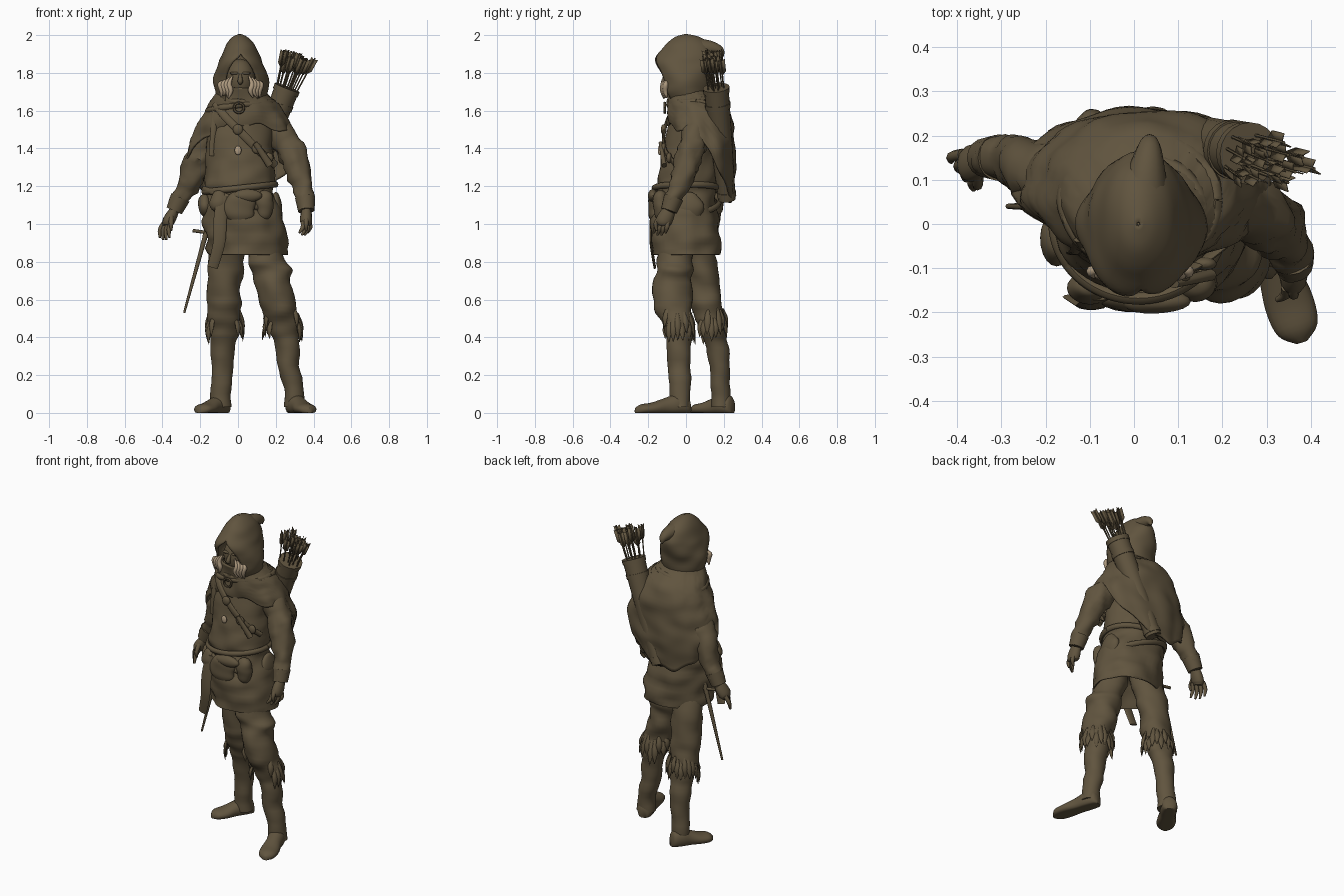
import bpy, math, random
from math import sin, cos, pi
from mathutils import Vector as V, noise

random.seed(4)
if "Cube" in bpy.data.objects:
    bpy.data.objects.remove(bpy.data.objects["Cube"])


def material(name, rgb):
    m = bpy.data.materials.new(name)
    m.use_nodes = True
    m.diffuse_color = (*rgb, 1)
    m.node_tree.nodes["Principled BSDF"].inputs["Base Color"].default_value = (*rgb, 1)
    return m


BROWN = material("olive brown cloth", (0.118, 0.089, 0.049))
BLOND = material("blond hair", (0.42, 0.32, 0.21))


def make(name, verts, faces, mat=BROWN, angle=50):
    me = bpy.data.meshes.new(name)
    me.from_pydata([tuple(v) for v in verts], [], faces)
    ob = bpy.data.objects.new(name, me)
    bpy.context.collection.objects.link(ob)
    me.materials.append(mat)
    for o in bpy.context.selected_objects:
        o.select_set(False)
    ob.select_set(True)
    bpy.context.view_layer.objects.active = ob
    bpy.ops.object.shade_smooth_by_angle(angle=math.radians(angle))
    return ob


def skin(name, rings, mat=BROWN, closed=True, caps=True):
    """Join equal rings of points into a surface."""
    n = len(rings[0])
    span = n if closed else n - 1
    faces = [(i * n + j, i * n + (j + 1) % n, (i + 1) * n + (j + 1) % n, (i + 1) * n + j)
             for i in range(len(rings) - 1) for j in range(span)]
    if caps and closed:
        faces += [tuple(range(n))[::-1], tuple(range((len(rings) - 1) * n, len(rings) * n))]
    return make(name, [p for r in rings for p in r], faces, mat)


def smooth(rows, steps=4):
    """Pass a soft curve through rows of numbers."""
    out = []
    for i in range(len(rows) - 1):
        a, b, c, d = rows[max(i - 1, 0)], rows[i], rows[i + 1], rows[min(i + 2, len(rows) - 1)]
        for s in range(steps):
            t = s / steps
            out.append([q + .5 * t * (r - p + t * (2 * p - 5 * q + 4 * r - u + t * (3 * (q - r) + u - p)))
                        for p, q, r, u in zip(a, b, c, d)])
    return out + [list(rows[-1])]


def rough(p, amp, freq=9):
    return 1 + amp * noise.noise(V((p[0], p[1], p[2] * 1.6)) * freq)


def loft(name, rows, amp=0.0, n=32, **kw):
    """Stack ellipses: x, y, z, half width, half depth, half gap at the front."""
    rings = []
    for x, y, z, rx, ry, *gap in smooth(rows):
        g = max(gap[0], 0) if gap else 0
        ring = []
        for j in range(n):
            a = -pi / 2 + g + (2 * pi - 2 * g) * j / (n - 1 if gap else n)
            k = rough((x + rx * cos(a), y + ry * sin(a), z), amp)
            ring.append(V((x + rx * k * cos(a), y + ry * k * sin(a), z)))
        rings.append(ring)
    return skin(name, rings, **kw)


def tube(name, rows, flat=1.0, ref=(0, 1, 0), n=12, amp=0.0, **kw):
    """Sweep a circle along x, y, z, radius; flat squashes it along ref."""
    rows = smooth(rows) if len(rows) > 2 else rows
    pts = [V(r[:3]) for r in rows]
    rings = []
    for i, r in enumerate(rows):
        d = (pts[min(i + 1, len(pts) - 1)] - pts[max(i - 1, 0)]).normalized()
        u = V(ref).cross(d).normalized()
        w = d.cross(u)
        ring = [u * cos(2 * pi * j / n) + w * flat * sin(2 * pi * j / n) for j in range(n)]
        rings.append([pts[i] + o * r[3] * rough(pts[i] + o * r[3], amp, 16) for o in ring])
    return skin(name, rings, **kw)


def blob(name, at, size, amp=0.25, mat=BROWN):
    x, y, z = at
    loft(name, [(x, y, z + size[2] * sin(a), size[0] * cos(a) + .001, size[1] * cos(a) + .001)
                for a in [pi * (k / 6 - .5) for k in range(7)]], amp, 20, mat=mat)


def thicken(ob, amount):
    m = ob.modifiers.new("thickness", "SOLIDIFY")
    m.thickness, m.offset = amount, 0


# Tunic with a gathered waist and a turned-in hem
loft("tunic", [(.06, 0, .95, .09, .07), (.055, 0, .87, .18, .15), (.055, .003, .838, .21, .175),
               (.045, .002, .92, .213, .18), (.03, -.005, 1.02, .21, .174),
               (.015, 0, 1.12, .195, .165), (.01, .005, 1.18, .178, .155), (.01, .01, 1.23, .188, .16),
               (.01, .02, 1.33, .18, .15), (.01, .035, 1.45, .18, .148), (.01, .05, 1.58, .16, .13),
               (.01, .03, 1.68, .1, .1)], .12, 48)
for i, (z, tilt) in enumerate([(1.19, .05), (1.12, -.16)]):
    ring = [(.01 + .19 * cos(a), .004 + .172 * sin(a), z + tilt * cos(a) * .4, .014)
            for a in [2 * pi * k / 24 for k in range(25)]]
    tube(f"belt_{i}", ring, 1.2, (0, 0, 1), 8)

# Legs with boots, feet and fur cuffs
legs = {
    "right": ([(-.045, .04, .95, .085, .085), (-.063, .082, .8, .095, .083), (-.075, .1, .65, .09, .082),
               (-.072, .105, .57, .09, .08), (-.07, .13, .49, .085, .074), (-.075, .148, .42, .08, .068),
               (-.08, .165, .37, .064, .06), (-.082, .175, .25, .06, .056), (-.088, .185, .13, .052, .05),
               (-.09, .19, .03, .054, .05)], (-.065, .247), (-.208, .03)),
    "left": ([(.13, -.04, .95, .09, .09), (.15, -.06, .81, .096, .09), (.174, -.062, .755, .11, .094),
              (.186, -.068, .69, .095, .098),
              (.215, -.07, .57, .093, .098), (.238, -.05, .49, .088, .08), (.245, -.042, .42, .08, .07),
              (.258, -.037, .37, .067, .064), (.27, -.035, .25, .06, .06), (.293, -.03, .13, .052, .055),
              (.302, -.03, .03, .056, .052)], (.285, .022), (.38, -.268)),
}
for side, (rows, heel, toe) in legs.items():
    loft(side + "_leg", rows, .2)
    heel, toe = V((*heel, 0)), V((*toe, 0))
    d = (toe - heel).normalized()
    across = V((-d.y, d.x, 0))
    rings = []
    for t, w, h in smooth([(0, .02, .05), (.06, .042, .09), (.25, .05, .1), (.45, .048, .08),
                           (.7, .056, .055), (.9, .047, .045), (1, .012, .025)]):
        rings.append([heel.lerp(toe, t) + across * w * cos(a) + V((0, 0, max(0, h * (.4 + .6 * sin(a)))))
                      for a in [2 * pi * k / 20 for k in range(20)]])
    skin(side + "_foot", rings)
    x, y, z, rx, ry = [r for r in rows if r[2] == .49][0]
    for k in range(18):
        a = -.75 + (pi + 1.5) * k / 17
        c, s = cos(a), sin(a)
        top, drop, out = z + random.uniform(0, .07), random.uniform(.1, .15), random.uniform(1.05, 1.3)
        tube(f"{side}_fur_{k}", [(x + rx * .9 * c, y + ry * .9 * s, top, .006),
                                 (x + rx * 1.12 * c, y + ry * 1.12 * s, top - drop * .5, .018),
                                 (x + rx * out * c, y + ry * out * s, top - drop, .001)], .6, (c, s, 0), 6)

# Arms and hands
arms = {
    "right": ([(-.11, .07, 1.56, .06), (-.165, .1, 1.43, .068), (-.212, .12, 1.33, .072), (-.255, .14, 1.22, .06),
               (-.305, .15, 1.14, .05), (-.338, .15, 1.07, .038)], (-.37, .135, 1.01), (-.388, .11, .91)),
    "left": ([(.17, .07, 1.56, .06), (.25, .04, 1.44, .073), (.3, .01, 1.34, .072), (.337, -.03, 1.22, .056),
              (.355, -.065, 1.14, .048), (.362, -.09, 1.07, .039)], (.36, -.12, 1.01), (.345, -.14, .935)),
}
for side, (rows, palm, tip) in arms.items():
    tube(side + "_arm", rows, n=24, amp=.3)
    palm, tip, wrist = V(palm), V(tip), V(rows[-1][:3])
    tube(side + "_cuff", [(*V(rows[-2][:3]), .053), (*wrist, .044)], n=16)
    tube(side + "_palm", [(*wrist, .035), (*wrist.lerp(palm, .5), .042), (*palm, .042), (*palm.lerp(tip, .2), .03)],
         .75, (1, 0, 0))
    for k in range(4):
        off = V((-.012 if palm.x < 0 else .01, .015, 0)) * (k - 1.5)
        end = tip + off * 1.4 + V((0, 0, .012 * abs(k - 1.5)))
        bend = palm.lerp(end, .5) + off * .6 + V((.01 * (1 if palm.x > 0 else -1), 0, 0))
        tube(f"{side}_finger_{k}", [(*(palm + off), .013), (*bend, .012), (*end, .006)], n=8)
    thumb = wrist.lerp(palm, .5) + V((0, -.03, 0))
    tube(side + "_thumb", [(*thumb, .014), (*(thumb + V((0, -.025, -.04))), .012),
                           (*(thumb + V((0, -.02, -.075))), .006)], ref=(1, 0, 0), n=8)

# Cape: short in front, long at the back, with folds
profile = smooth([(1.72, .012, .0, .105, .1), (1.67, .02, .025, .145, .12), (1.62, .03, .062, .19, .152),
                  (1.54, .035, .078, .232, .17), (1.46, .035, .085, .265, .166), (1.36, .02, .092, .292, .161),
                  (1.24, .01, .097, .275, .153), (1.1, -.01, .1, .22, .14)], 8)


def cape_point(a, t):
    c, s = cos(a), sin(a)
    side_hem = 1.38 + .06 * c
    hem = side_hem + (1.12 + .03 * c - side_hem) * s if s > 0 else side_hem - (1.53 - side_hem) * s
    z = 1.72 + (hem + .012 * sin(9 * a) - 1.72) * t
    row = min(profile, key=lambda r: abs(r[0] - z))
    k = (1 + .025 * t * sin(11 * a + 6 * z)) * rough((row[3] * c, row[4] * s, z), .1, 7)
    return V((row[1] + row[3] * k * c, row[2] + row[4] * k * s, z))


cape = skin("cape", [[cape_point(2 * pi * j / 72, i / 28) for j in range(72)] for i in range(29)], caps=False)
thicken(cape, .012)
for i in range(3):
    tube(f"collar_fold_{i}", [(.015 + (.1 + .035 * i) * cos(a), .005 + .024 * i + (.09 + .026 * i) * sin(a),
                               1.67 - .025 * i + .025 * sin(a + i), .018)
                              for a in [2 * pi * k / 20 for k in range(21)]], ref=(0, 0, 1), n=8, amp=.3)

# Hood with an open front and a drooping tip
hood = loft("hood", [(.015, .0, 1.65, .115, .1, .75), (.015, -.005, 1.71, .136, .12, .72),
                     (.015, -.005, 1.79, .132, .142, .6), (.015, -.005, 1.855, .112, .155, .36),
                     (.015, .002, 1.9, .09, .148, .0), (.012, .012, 1.95, .068, .11, .0),
                     (.01, .008, 1.985, .036, .06, .0), (.01, 0, 2.0, .004, .004, .0)],
            .1, 44, closed=False)
hood.modifiers.new("join_front", "WELD").merge_threshold = .003
thicken(hood, .012)
tube("hood_tip", [(.02, .06, 1.925, .06), (.03, .13, 1.93, .04), (.035, .18, 1.915, .024), (.035, .195, 1.885, .005)],
     ref=(1, 0, 0))

# Face and hair
blob("head", (.012, -.02, 1.765), (.078, .085, .11), 0)
tube("nose", [(.012, -.098, 1.79, .008), (.012, -.118, 1.755, .014), (.012, -.1, 1.745, .008)], ref=(1, 0, 0), n=8)
blob("mouth", (.012, -.088, 1.715), (.025, .014, .009), 0)
for s in (-1, 1):
    blob("eye_brow", (.012 + s * .03, -.092, 1.798), (.024, .012, .008), 0)
    for k in range(4):
        x, y = .014 + s * (.055 + .016 * k), -.122 + .005 * k
        tube(f"hair_{s}_{k}", [(x - s * .012, y + .006, 1.785 - .009 * k, .004), (x + s * .006, y, 1.74, .013),
                               (x - s * .003, y - .002, 1.705, .013),
                               (x + s * random.uniform(0, .015), y + .005, random.uniform(1.66, 1.68), .003)],
             n=8, mat=BLOND)

# Quiver with arrows
mouth, base = V((.258, .16, 1.715)), V((.035, .217, 1.13))
axis = (mouth - base).normalized()
tube("quiver", [(*base, .046), (*base.lerp(mouth, .5), .057), (*mouth, .066)], n=20)
for t in (.05, .85, .99):
    p = base.lerp(mouth, t)
    tube("quiver_band", [(*(p - axis * .014), .05 + .02 * t), (*(p + axis * .014), .05 + .021 * t)], n=20)
for k in range(15):
    a, r = k * 2.4, .05 * math.sqrt((k + .5) / 15)
    off = V((r * cos(a), r * sin(a), 0))
    foot = mouth + off - axis * .1
    d = (axis + V((off.x * 3.7 - .02, off.y * .5 - .03, 0))).normalized()
    end = foot + d * random.uniform(.27, .31)
    tube(f"arrow_{k}", [(*foot, .004), (*end, .004)], n=6)
    u = d.cross(V((0, 1, 0))).normalized()
    for j in range(3):
        w = (u * cos(j * 2.1 + k) + d.cross(u) * sin(j * 2.1 + k)) * .021
        vane = make(f"fletching_{k}_{j}", [end - d * .095, end - d * .07 + w, end + w, end - d * .012], [(0, 1, 2, 3)])
        thicken(vane, .003)

# Chest straps, brooch and buckles
tube("chest_strap", [(-.12, -.035, 1.64, .02), (-.07, -.09, 1.57, .021), (.03, -.118, 1.47, .021),
                     (.12, -.105, 1.38, .021), (.2, -.05, 1.31, .02)], .4, n=10)
tube("shoulder_strap", [(-.12, -.035, 1.62, .016), (-.13, -.06, 1.5, .016), (-.14, -.065, 1.36, .014)], .4, n=10)
tube("brooch", [(.005 + .026 * cos(a), -.112, 1.615 + .026 * sin(a), .007)
                for a in [2 * pi * k / 12 for k in range(13)]], n=6)
for x, y, z in [(.0, -.118, 1.5), (.1, -.12, 1.4), (.16, -.09, 1.35)]:
    blob("strap_buckle", (x, y, z), (.026, .014, .028), 0)
blob("pendant", (0, -.14, 1.39), (.017, .008, .024), 0, BLOND)
tube("chest_knife", [(.09, -.135, 1.43, .014), (.17, -.115, 1.31, .02)], .7)

# Pouches and hanging cloth on the belt
for at, size in [((.01, -.165, 1.09), (.085, .035, .085)), ((.14, -.135, 1.1), (.05, .04, .08)),
                 ((-.1, -.145, 1.12), (.05, .035, .06)), ((.2, .02, 1.09), (.03, .07, .08)),
                 ((.05, -.175, 1.15), (.07, .025, .035)), ((-.175, -.03, 1.1), (.035, .06, .06))]:
    blob("pouch", at, size)
tube("sash", [(-.08, -.165, 1.15, .03), (-.095, -.182, 1.02, .035), (-.1, -.185, .9, .032), (-.135, -.165, .77, .028)],
     .25, n=10)

# Short sword at the right hip
tube("sword", [(-.175, .04, .93, .013), (-.285, .04, .53, .006)], n=8)
tube("sword_grip", [(-.15, .04, 1.02, .012), (-.175, .04, .93, .015)], n=8)
tube("sword_guard", [(-.24, .04, .965, .009), (-.13, .04, .95, .009)], n=8)
